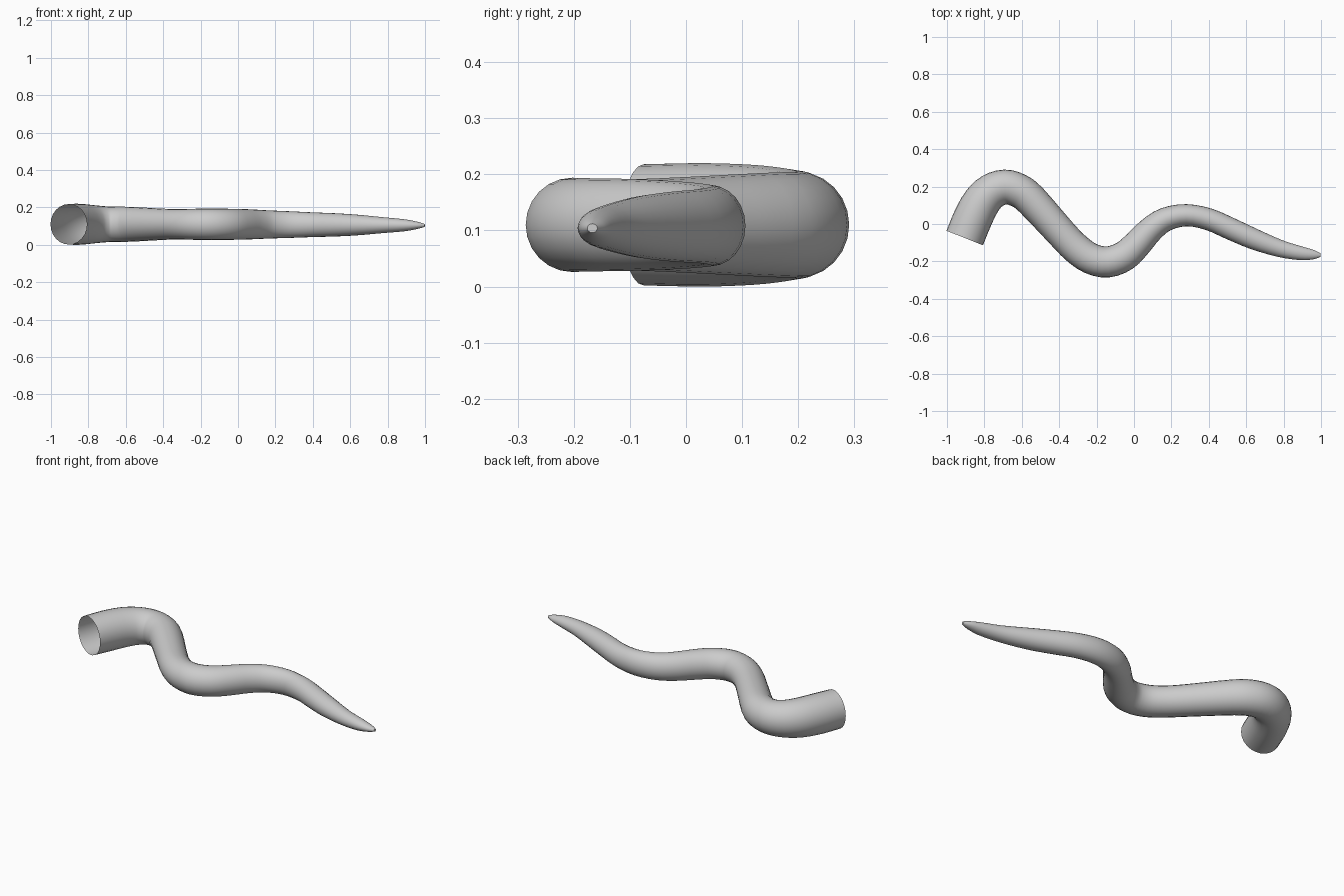
import bpy, bmesh, math
from mathutils import Vector

if "Cube" in bpy.data.objects:
    bpy.data.objects.remove(bpy.data.objects["Cube"])

SIDES = 24
STEPS = 3
# centre line and size: x, y, horizontal radius, vertical radius
PATH = [
    (-0.905, -0.075, 0.105, 0.108), (-0.862, 0.030, 0.105, 0.110),
    (-0.815, 0.118, 0.102, 0.107), (-0.760, 0.174, 0.097, 0.101),
    (-0.690, 0.198, 0.093, 0.095), (-0.620, 0.180, 0.091, 0.094),
    (-0.550, 0.128, 0.089, 0.092), (-0.390, -0.048, 0.083, 0.083),
    (-0.310, -0.130, 0.083, 0.081), (-0.230, -0.185, 0.083, 0.083),
    (-0.140, -0.203, 0.083, 0.084), (-0.050, -0.170, 0.081, 0.083),
    (0.020, -0.105, 0.076, 0.082), (0.090, -0.030, 0.070, 0.079),
    (0.170, 0.025, 0.064, 0.075), (0.280, 0.047, 0.059, 0.071),
    (0.400, 0.025, 0.059, 0.066), (0.520, -0.027, 0.059, 0.062),
    (0.640, -0.080, 0.056, 0.055), (0.780, -0.131, 0.046, 0.042),
    (0.890, -0.156, 0.037, 0.032), (0.960, -0.164, 0.025, 0.019),
    (0.998, -0.167, 0.009, 0.008),
]


def spline(points, steps):
    """Smooth curve through all the points."""
    p = [Vector(q) for q in points]
    p = [2 * p[0] - p[1]] + p + [2 * p[-1] - p[-2]]
    out = []
    for i in range(1, len(p) - 2):
        a, b, c, d = p[i - 1:i + 3]
        for s in range(steps):
            t = s / steps
            out.append(0.5 * (2 * b + (c - a) * t + (2 * a - 5 * b + 4 * c - d) * t * t
                              + (3 * b - a - 3 * c + d) * t ** 3))
    return out + [p[-2]]


grey = bpy.data.materials.new("grey")
grey.diffuse_color = (0.6, 0.6, 0.6, 1)
grey.use_nodes = True
grey.node_tree.nodes["Principled BSDF"].inputs["Base Color"].default_value = grey.diffuse_color

# tapering tentacle: open at the thick end, closed at the tip
pts = spline(PATH, STEPS)
bm = bmesh.new()
rings = []
for i, p in enumerate(pts):
    a, b = pts[max(i - 1, 0)], pts[min(i + 1, len(pts) - 1)]
    side = Vector((-(b.y - a.y), b.x - a.x, 0)).normalized()
    z = 0.113 - 0.006 * max(0, p.x)
    rings.append([bm.verts.new(Vector((p.x, p.y, z)) + side * p[2] * math.cos(t)
                               + Vector((0, 0, p[3] * math.sin(t))))
                  for t in (2 * math.pi * k / SIDES for k in range(SIDES))])
for r0, r1 in zip(rings, rings[1:]):
    for k in range(SIDES):
        j = (k + 1) % SIDES
        bm.faces.new((r0[k], r0[j], r1[j], r1[k]))
bm.faces.new(rings[-1])
bmesh.ops.recalc_face_normals(bm, faces=bm.faces)

# rest the lowest point on the ground
low = min(v.co.z for v in bm.verts)
bmesh.ops.translate(bm, verts=bm.verts, vec=(0, 0, -low))

mesh = bpy.data.meshes.new("tentacle")
bm.to_mesh(mesh)
bm.free()
mesh.materials.append(grey)
tentacle = bpy.data.objects.new("tentacle", mesh)
bpy.context.collection.objects.link(tentacle)
bpy.context.view_layer.objects.active = tentacle
tentacle.select_set(True)
bpy.ops.object.shade_smooth_by_angle(angle=math.radians(50))
